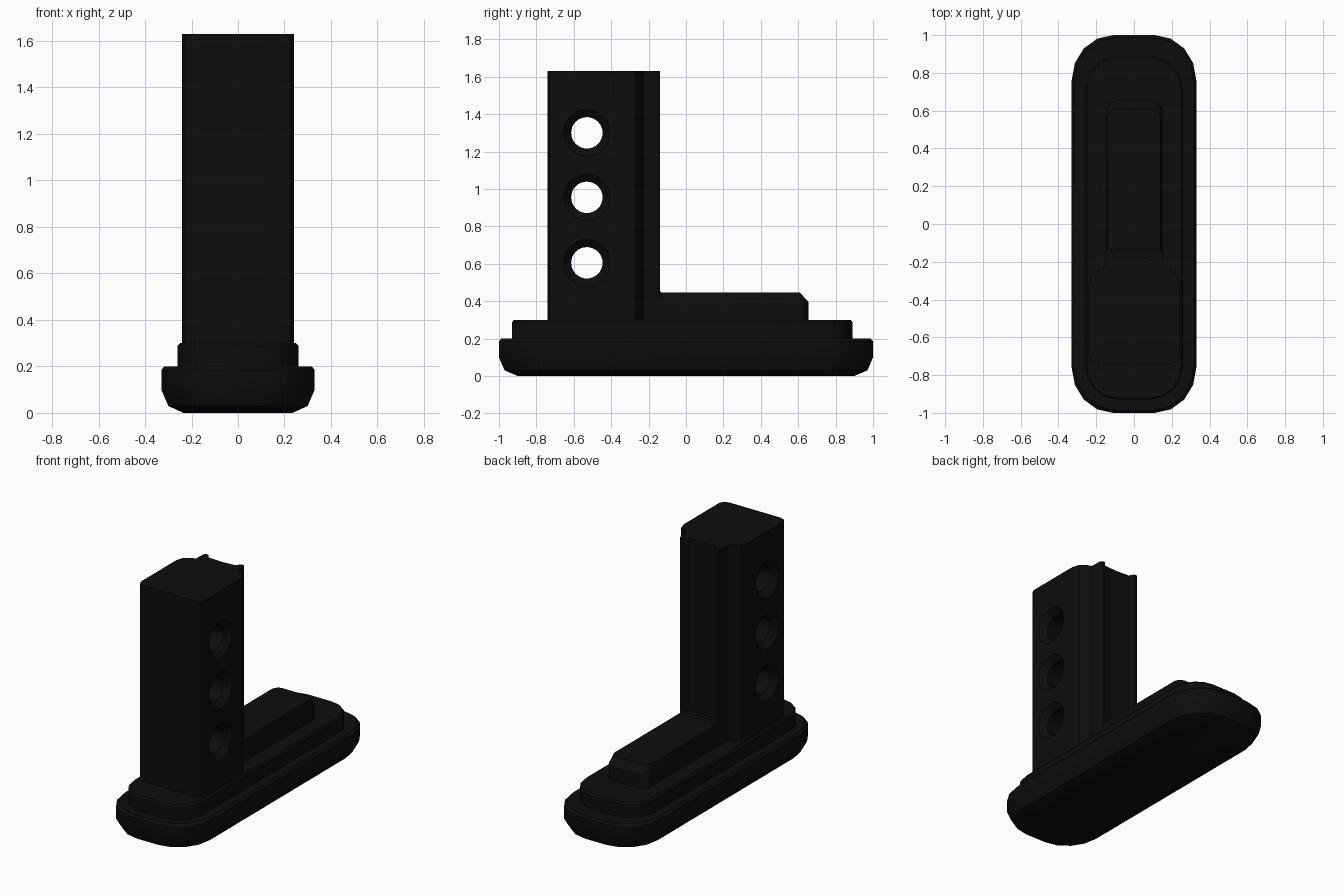
import bpy, bmesh, math

if "Cube" in bpy.data.objects:
    bpy.data.objects.remove(bpy.data.objects["Cube"])

black = bpy.data.materials.new("matte black")
black.diffuse_color = (0.004, 0.004, 0.004, 1)
black.use_nodes = True
black.node_tree.nodes["Principled BSDF"].inputs["Base Color"].default_value = black.diffuse_color


def loft(name, rings, caps=True):
    """Skin a list of equal-length point rings into a solid."""
    bm = bmesh.new()
    loops = [[bm.verts.new(p) for p in r] for r in rings]
    n = len(loops[0])
    for a, b in zip(loops, loops[1:]):
        for i in range(n):
            j = (i + 1) % n
            bm.faces.new((a[i], a[j], b[j], b[i]))
    if caps:
        bm.faces.new(loops[0][::-1])
        bm.faces.new(loops[-1])
    bmesh.ops.recalc_face_normals(bm, faces=bm.faces)
    me = bpy.data.meshes.new(name)
    bm.to_mesh(me)
    bm.free()
    me.materials.append(black)
    ob = bpy.data.objects.new(name, me)
    bpy.context.collection.objects.link(ob)
    return ob


def rounded(z, hx, y0, y1, rx, ry, seg=4):
    """Rounded rectangle outline at height z."""
    pts = []
    for q, (cx, cy) in enumerate([(hx - rx, y1 - ry), (rx - hx, y1 - ry),
                                  (rx - hx, y0 + ry), (hx - rx, y0 + ry)]):
        for i in range(seg + 1):
            a = math.radians(90 * (q + i / seg))
            pts.append((cx + rx * math.cos(a), cy + ry * math.sin(a), z))
    return pts


def smooth(ob, angle=35):
    bpy.ops.object.select_all(action='DESELECT')
    ob.select_set(True)
    bpy.context.view_layer.objects.active = ob
    bpy.ops.object.shade_smooth_by_angle(angle=math.radians(angle))


# sole with a curved underside
sole = loft("sole", [rounded(z, hx, -hy, hy, .22, .24) for z, hx, hy in [
    (0, .235, .90), (.03, .30, .97), (.10, .33, 1), (.185, .33, 1), (.2, .317, .987)]])

# middle step
step = loft("middle_step", [
    rounded(.19, .26, -.93, .89, .17, .18), rounded(.288, .26, -.93, .89, .17, .18),
    rounded(.3, .25, -.92, .88, .16, .17)])

# raised toe block with a sloped end
toe = loft("toe_block", [
    rounded(.29, .15, -.25, .655, .06, .06), rounded(.395, .15, -.25, .655, .06, .06),
    rounded(.445, .14, -.25, .61, .05, .05)])

# small fillet where the toe block meets the post
fillet = loft("toe_fillet", [[(x, -.2, .43), (x, -.125, .43), (x, -.14, .458), (x, -.2, .458)]
                             for x in (-.14, .14)])

# post: half cross-section with two front ribs, mirrored
half = [(0, -.74), (.19, -.74), (.225, -.73), (.24, -.70), (.24, -.32), (.225, -.27),
        (.185, -.24), (.155, -.23), (.152, -.155), (.142, -.14), (.122, -.14),
        (.10, -.172), (0, -.178)]
section = half + [(-x, y) for x, y in half[-2:0:-1]]
post = loft("post", [[(x, y, z) for x, y in section] for z in (.28, 1.63)])

# three countersunk cross holes
for z in (.605, .955, 1.30):
    prof = [(-.3, .125), (-.24, .125), (-.20, .084), (.20, .084), (.24, .125), (.3, .125)]
    cutter = loft("hole_cutter", [[(x, -.53 + r * math.cos(math.tau * i / 32),
                                    z + r * math.sin(math.tau * i / 32)) for i in range(32)]
                                  for x, r in prof])
    cutter.hide_render = True
    mod = post.modifiers.new("hole", 'BOOLEAN')
    mod.operation = 'DIFFERENCE'
    mod.solver = 'EXACT'
    mod.object = cutter
    bpy.context.view_layer.objects.active = post
    bpy.ops.object.modifier_apply(modifier=mod.name)
    bpy.data.objects.remove(cutter)

for ob in (sole, step, toe, post):
    smooth(ob)
